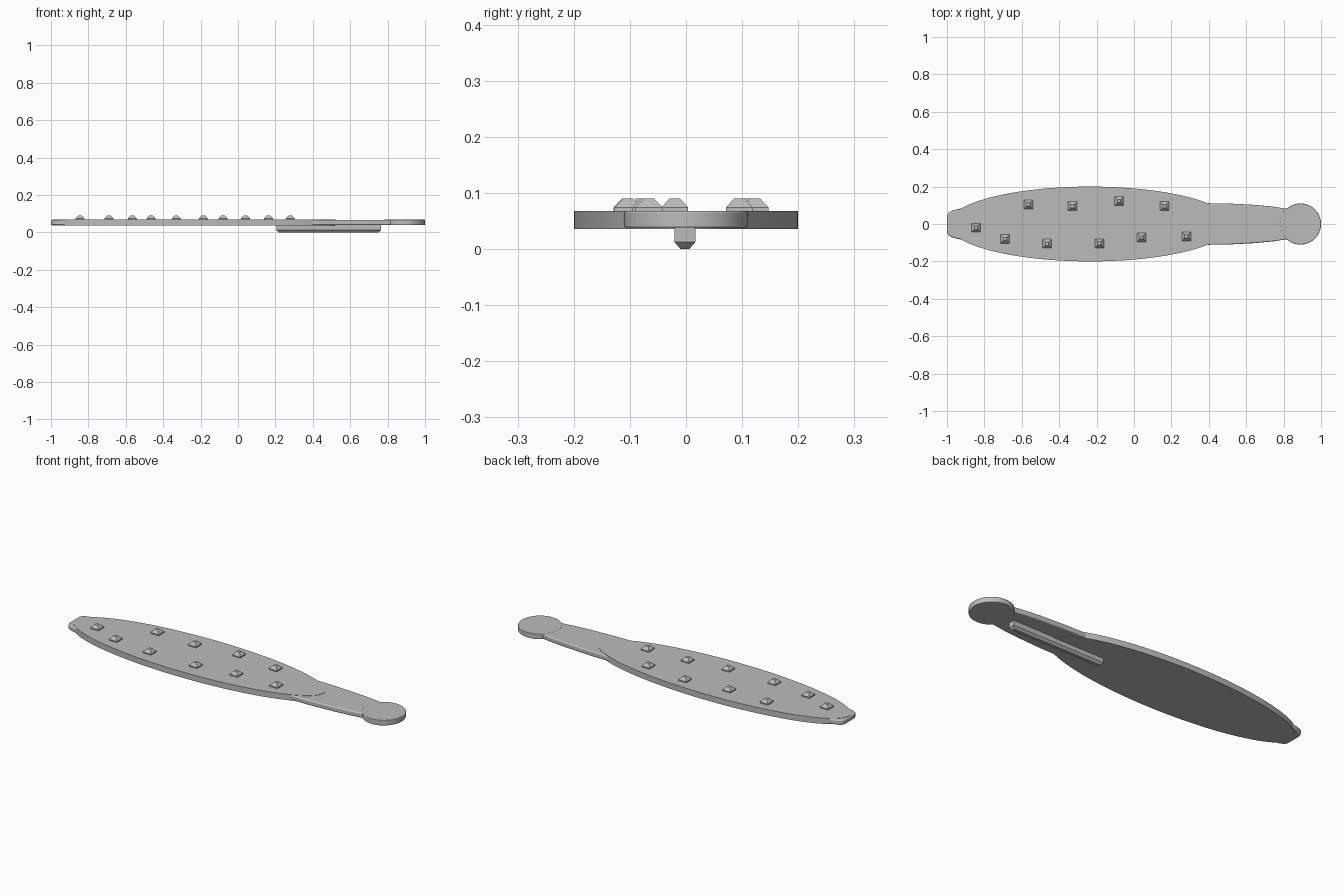
import bpy, bmesh, math

cube = bpy.data.objects.get("Cube")
if cube:
    bpy.data.objects.remove(cube, do_unlink=True)

grey = bpy.data.materials.new("plain_grey")
grey.use_nodes = True
colour = (0.5, 0.5, 0.5, 1)
grey.diffuse_color = colour
grey.node_tree.nodes["Principled BSDF"].inputs["Base Color"].default_value = colour


def make_object(name, bm, smooth=True):
    bmesh.ops.recalc_face_normals(bm, faces=bm.faces)
    mesh = bpy.data.meshes.new(name)
    bm.to_mesh(mesh)
    bm.free()
    mesh.materials.append(grey)
    obj = bpy.data.objects.new(name, mesh)
    bpy.context.collection.objects.link(obj)
    if smooth:
        bpy.ops.object.select_all(action='DESELECT')
        obj.select_set(True)
        bpy.context.view_layer.objects.active = obj
        bpy.ops.object.shade_smooth_by_angle(angle=math.radians(35))
    return obj


def slab(name, outline, z0, z1):
    """Flat plate from a plan outline."""
    bm = bmesh.new()
    low = [bm.verts.new((x, y, z0)) for x, y in outline]
    face = bm.faces.new(low)
    top = bmesh.ops.extrude_face_region(bm, geom=[face])
    for v in top["geom"]:
        if isinstance(v, bmesh.types.BMVert):
            v.co.z = z1
    return make_object(name, bm)


def ellipse(cx, rx, ry, n):
    return [(cx + rx * math.cos(2 * math.pi * i / n),
             ry * math.sin(2 * math.pi * i / n)) for i in range(n)]


def round_rims(obj, width):
    mod = obj.modifiers.new("soft_rim", 'BEVEL')
    mod.width = width
    mod.segments = 3
    mod.limit_method = 'ANGLE'
    mod.angle_limit = math.radians(60)


def frustum(name, x, y, rings):
    """Stack of rectangles: (half length, half width, z)."""
    bm = bmesh.new()
    loops = []
    for hx, hy, z in rings:
        loops.append([bm.verts.new((x + sx * hx, y + sy * hy, z))
                      for sx, sy in ((-1, -1), (1, -1), (1, 1), (-1, 1))])
    for a, b in zip(loops, loops[1:]):
        for i in range(4):
            j = (i + 1) % 4
            bm.faces.new((a[i], a[j], b[j], b[i]))
    bm.faces.new(loops[0])
    bm.faces.new(loops[-1])
    return make_object(name, bm, smooth=False)


# Broad oval blade
slab("blade", ellipse(-0.235, 0.757, 0.2, 96), 0.036, 0.068)

# Spine running from the nose through the blade to form the handle
half = [(-1, 0.045), (-0.99, 0.062), (-0.97, 0.072), (-0.93, 0.082),
        (-0.5, 0.1), (0.3, 0.112), (0.5, 0.11), (0.65, 0.102), (0.75, 0.092), (0.84, 0.078)]
spine = slab("handle_spine", half + [(x, -y) for x, y in reversed(half)], 0.039, 0.0665)
round_rims(spine, 0.006)

# Round pommel at the end of the handle
pommel = slab("pommel", ellipse(0.89, 0.11, 0.11, 64), 0.038, 0.0675)
round_rims(pommel, 0.003)

# Keel under the handle
frustum("keel", 0.485, -0.002, [(0.267, 0.008, 0), (0.28, 0.0185, 0.012), (0.28, 0.0185, 0.045)])

# Studs on the blade top
studs = [(-0.845, -0.02), (-0.69, -0.08), (-0.565, 0.105), (-0.465, -0.105), (-0.33, 0.095),
         (-0.185, -0.103), (-0.08, 0.123), (0.04, -0.072), (0.163, 0.095), (0.28, -0.066)]
for x, y in studs:
    frustum("stud", x, y, [(0.024, 0.024, 0.06), (0.024, 0.024, 0.074), (0.009, 0.009, 0.09)])
